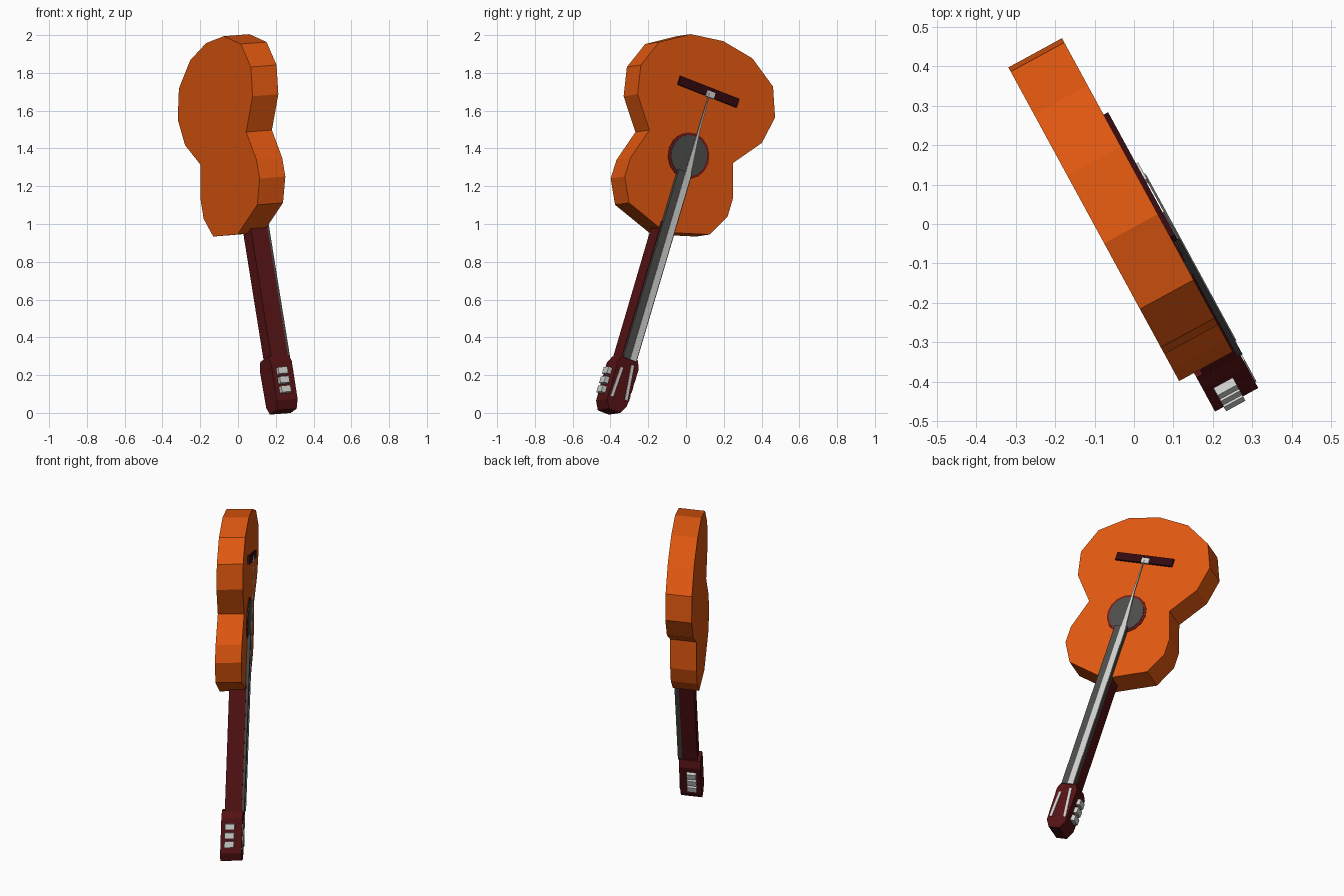
import bpy, bmesh, math
from mathutils import Matrix, Vector

if "Cube" in bpy.data.objects:
    bpy.data.objects.remove(bpy.data.objects["Cube"])

# Guitar frame: l = across, a = along the neck, d = depth towards the soundboard
U = Vector((-0.478, 0.878, 0))
Z = Vector((0, 0, 1))
T = Vector((0.878, 0.478, 0.07))
TILT = math.radians(19)
L = U * math.cos(TILT) - Z * math.sin(TILT)
A = U * math.sin(TILT) + Z * math.cos(TILT)
ORIGIN = L * -0.462 + Vector((0, 0, -0.003))
FRAME = Matrix((L, A, T)).transposed().to_4x4()
FRAME.translation = ORIGIN


def material(name, rgb):
    m = bpy.data.materials.new(name)
    m.diffuse_color = (*rgb, 1)
    m.use_nodes = True
    m.node_tree.nodes["Principled BSDF"].inputs["Base Color"].default_value = m.diffuse_color
    return m


ORANGE = material("orange wood", (0.74, 0.096, 0.005))
RED = material("dark red wood", (0.09, 0.006, 0.007))
DARK = material("very dark wood", (0.033, 0.003, 0.005))
GREY = material("charcoal", (0.073, 0.073, 0.07))
RUST = material("rust red", (0.18, 0.011, 0.007))
SILVER = material("silver", (0.62, 0.62, 0.61))


def prism(name, outline, d0, d1, mat):
    """Extrude an (l, a) outline from depth d0 to d1."""
    bm = bmesh.new()
    face = bm.faces.new([bm.verts.new((l, a, d0)) for l, a in outline])
    new = bmesh.ops.extrude_face_region(bm, geom=[face])["geom"]
    for v in new:
        if isinstance(v, bmesh.types.BMVert):
            v.co.z = d1
    bm.transform(FRAME)
    bmesh.ops.recalc_face_normals(bm, faces=bm.faces)
    mesh = bpy.data.meshes.new(name)
    bm.to_mesh(mesh)
    bm.free()
    mesh.materials.append(mat)
    obj = bpy.data.objects.new(name, mesh)
    bpy.context.collection.objects.link(obj)
    return obj


def mirrored(half, centre=0.0):
    """Full outline from a right half running top to bottom."""
    left = [(-l, a) for l, a in reversed(half) if l > 0]
    return [(l + centre, a) for l, a in half + left]


def box(l, a, w, h):
    return [(l - w, a - h), (l + w, a - h), (l + w, a + h), (l - w, a + h)]


def circle(a, r, n=16):
    return [(r * math.cos(2 * math.pi * i / n), a + r * math.sin(2 * math.pi * i / n))
            for i in range(n)]


# Body
body_half = [(0, 1.921), (0.197, 1.892), (0.363, 1.791), (0.428, 1.64), (0.396, 1.487),
             (0.267, 1.331), (0.327, 1.155), (0.328, 1.05), (0.258, 0.927), (0, 0.85)]
prism("body", mirrored(body_half), -0.09, 0.065, ORANGE)

# Sound hole with its ring
prism("sound_hole_ring", circle(1.279, 0.124), 0.062, 0.069, RUST)
prism("sound_hole", circle(1.279, 0.11), 0.064, 0.073, GREY)

# Bridge and saddle
prism("bridge", box(0, 1.637, 0.187, 0.024), 0.06, 0.078, DARK)
prism("saddle", box(0.012, 1.625, 0.025, 0.016), 0.07, 0.084, SILVER)

# Neck and fretboard
prism("neck", [(-0.036, 0.12), (0.05, 0.12), (0.043, 0.9), (-0.043, 0.9)], -0.03, 0.07, RED)
prism("fretboard", [(-0.033, 0.14), (0.05, 0.14), (0.043, 1.19), (-0.04, 1.19)],
      0.06, 0.084, GREY)

# Strings: a flat band narrowing towards the bridge
prism("strings", [(0.008, 0.14), (0.044, 0.14), (0.037, 1.17), (0.012, 1.42),
                  (0.006, 1.63), (0.001, 1.63), (0.002, 1.17)], 0.081, 0.087, SILVER)

# Headstock
HEAD = 0.012
head_half = [(0.045, 0.152), (0.066, 0.11), (0.062, -0.1), (0.035, -0.146)]
prism("headstock", mirrored(head_half, HEAD), -0.047, 0.078, RED)
for i, (l0, a0, l1, a1) in enumerate([(-0.023, 0.085, -0.031, -0.08),
                                      (0.035, 0.116, 0.058, -0.071)]):
    prism(f"headstock_string_{i}", [(l1 - .008, a1), (l1 + .008, a1), (l0 + .008, a0),
                                    (l0 - .008, a0)], 0.076, 0.082, SILVER)

# Tuning pegs on both sides
for side in (-1, 1):
    for i in range(3):
        prism(f"tuning_peg_{i}", box(HEAD + side * 0.068, 0.058 - 0.052 * i, 0.02, 0.018),
              -0.022, 0.034, SILVER)
